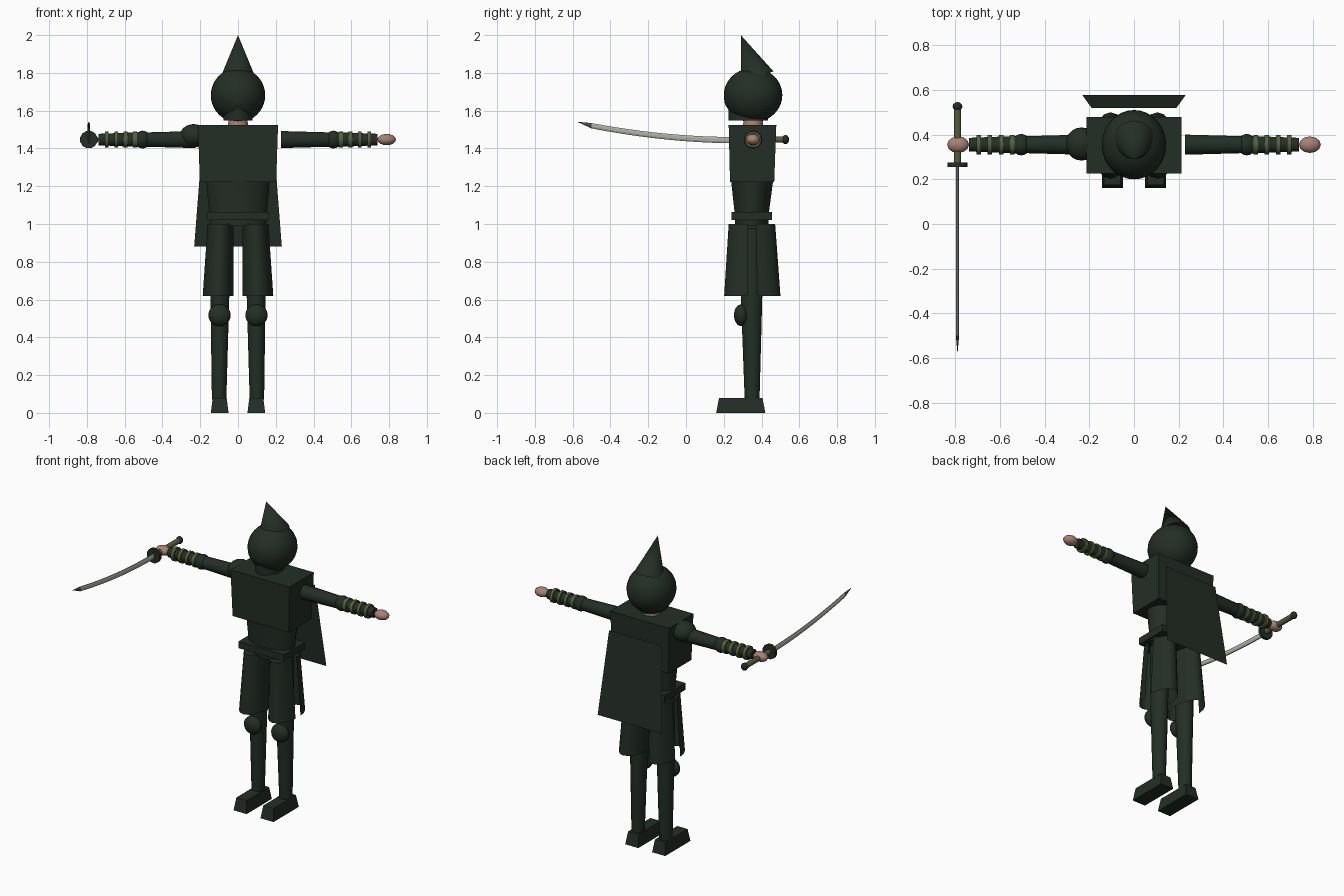
import bpy, bmesh, math
from mathutils import Vector, Matrix

if "Cube" in bpy.data.objects:
    bpy.data.objects.remove(bpy.data.objects["Cube"], do_unlink=True)


def material(name, rgb):
    m = bpy.data.materials.new(name)
    m.use_nodes = True
    m.diffuse_color = (*rgb, 1)
    node = m.node_tree.nodes["Principled BSDF"]
    node.inputs["Base Color"].default_value = (*rgb, 1)
    node.inputs["Roughness"].default_value = 0.8
    return m


GREEN = material("dark green", (0.017, 0.027, 0.019))
OLIVE = material("olive", (0.09, 0.115, 0.042))
SKIN = material("skin", (0.40, 0.22, 0.17))
STEEL = material("blade steel", (0.42, 0.44, 0.38))
DARK_STEEL = material("blade tip", (0.07, 0.07, 0.065))

CY = 0.355      # depth of the body axis
ARM_Z = 1.447   # height of the arms
HAND_X = 0.787


def finish(name, bm, mats, smooth=False):
    bmesh.ops.recalc_face_normals(bm, faces=bm.faces)
    mesh = bpy.data.meshes.new(name)
    bm.to_mesh(mesh)
    bm.free()
    obj = bpy.data.objects.new(name, mesh)
    bpy.context.collection.objects.link(obj)
    for m in mats:
        mesh.materials.append(m)
    if smooth:
        bpy.ops.object.select_all(action='DESELECT')
        obj.select_set(True)
        bpy.context.view_layer.objects.active = obj
        bpy.ops.object.shade_smooth_by_angle(angle=math.radians(40))
    return obj


def loft(sections, n, axis="z", base_cap=True):
    """Rings of n sides; each section is (centre, radius_a, radius_b)."""
    bm = bmesh.new()
    rings = []
    for centre, ra, rb in sections:
        ring = []
        for i in range(n):
            t = math.tau * (i + 0.5) / n
            a, b = ra * math.cos(t), rb * math.sin(t)
            off = {"z": (a, b, 0), "x": (0, a, b), "y": (a, 0, b)}[axis]
            ring.append(bm.verts.new(Vector(centre) + Vector(off)))
        rings.append(ring)
    for r, s in zip(rings, rings[1:]):
        for i in range(n):
            j = (i + 1) % n
            bm.faces.new((r[i], r[j], s[j], s[i]))
    if base_cap:
        bm.faces.new(rings[0])
    bm.faces.new(rings[-1])
    return bm


def tube(name, sections, mat, n=16, axis="z"):
    return finish(name, loft(sections, n, axis), [mat], True)


def block(name, low, high, mat):
    """Tapered box from two (centre, half_x, half_y) sections."""
    k = math.sqrt(2)
    secs = [(c, a * k, b * k) for c, a, b in (low, high)]
    return finish(name, loft(secs, 4), [mat])


def ball(name, centre, radii, mat, seg=20, rings=12):
    bm = bmesh.new()
    bmesh.ops.create_uvsphere(bm, u_segments=seg, v_segments=rings, radius=1,
                              matrix=Matrix.Translation(centre) @ Matrix.Diagonal((*radii, 1)))
    return finish(name, bm, [mat], True)


# Head, helmet and pointed crest
tube("neck", [((0, CY, 1.50), .055, .055), ((0, CY, 1.58), .05, .05)], SKIN)
ball("helmet", (0, CY, 1.682), (.144, .155, .144), GREEN, 32, 20)
tube("face_guard", [((0, .33, 1.547), .078, .105), ((0, .33, 1.72), .082, .108)], GREEN, 20)
ball("face_mask", (0, .26, 1.66), (.07, .058, .065), GREEN)
tip, tilt, height = Vector((0, .29, 2.0)), math.radians(21), .241
bm = bmesh.new()
bmesh.ops.create_cone(bm, cap_ends=True, segments=24, radius1=.0925, radius2=0, depth=height,
                      matrix=Matrix.Translation(tip) @ Matrix.Rotation(tilt, 4, 'X')
                      @ Matrix.Translation((0, 0, -height / 2)))
finish("helmet_point", bm, [GREEN], True)

# Body
block("chest", ((0, .35, 1.222), .202, .117), ((0, .352, 1.523), .212, .126), GREEN)
tube("waist", [((0, .348, .99), .15, .09), ((0, .348, 1.06), .155, .092),
               ((0, .35, 1.225), .17, .112)], GREEN, 20)
block("belt", ((0, .348, 1.02), .164, .108), ((0, .348, 1.064), .164, .108), GREEN)

# Cape: one thin sheet hanging clear of the back
bm = bmesh.new()
bm.faces.new([bm.verts.new(p) for p in
              ((-.19, .52, 1.42), (.19, .52, 1.42), (.232, .578, .88), (-.232, .578, .88))])
finish("cape", bm, [GREEN])

for side, s in (("left", 1), ("right", -1)):
    # Thigh guard: flared shell with a slit along the outer side
    bm = loft([((s * .105, .351, .62), .083, .149), ((s * .092, .349, 1.0), .07, .123)],
              18, "z", False)
    outer = [f for f in bm.faces if abs(f.normal.z) < .9
             and s * f.calc_center_median().x > .1
             and abs(f.calc_center_median().y - .35) < .01]
    bmesh.ops.delete(bm, geom=outer, context='FACES')
    finish(side + "_thigh_guard", bm, [GREEN], True)

    # Leg
    tube(side + "_leg", [((s * .1, .35, .07), .039, .04), ((s * .096, .347, .62), .051, .058),
                         ((s * .092, .347, .98), .055, .062)], GREEN)
    ball(side + "_knee", (s * .098, .293, .517), (.059, .039, .058), GREEN)
    block(side + "_foot", ((s * .097, .29, 0), .047, .13),
          ((s * .097, .29, .08), .037, .115), GREEN)

    # Arm
    def at(x):
        return (s * x, CY, ARM_Z)
    tube(side + "_upper_arm", [(at(.228), .046, .046), (at(.51), .038, .038)], GREEN, 16, "x")
    ball(side + "_elbow", at(.505), (.042, .048, .047), GREEN)
    tube(side + "_forearm", [(at(.52), .04, .04), (at(.738), .031, .031)], GREEN, 16, "x")
    for i in range(4):
        x = .545 + .05 * i
        tube(f"{side}_arm_ring_{i + 1}", [(at(x - .01), .044, .044), (at(x + .01), .044, .044)],
             OLIVE, 16, "x")
    ball(side + "_hand", at(HAND_X), (.049, .037, .03), SKIN, 12, 8)

# Shoulder plate on one side only
ball("right_shoulder_plate", (-.235, .358, 1.467), (.073, .074, .062), GREEN)


# Sword
def grip(y, z=ARM_Z):
    return (-HAND_X - .003, y, z)


tube("sword_handle", [(grip(.27), .017, .017), (grip(.52), .017, .017)], OLIVE, 12, "y")
tube("sword_guard", [(grip(.255), .047, .047), (grip(.275), .047, .047)], GREEN, 12, "y")
ball("sword_pommel", grip(.526), (.022, .02, .024), GREEN, 12, 8)

sections = []
for i in range(13):
    y = .26 - .76 * i / 12
    bend = (.26 - y) / .83
    sections.append((grip(y, ARM_Z - .003 + .09 * bend ** 1.9), .008, .018 - .003 * bend))
sections.append((grip(-.572, 1.54), .001, .001))
blade = finish("sword_blade", loft(sections, 8, "y"), [STEEL, DARK_STEEL])
for poly in blade.data.polygons:
    if poly.center.y < -.51:
        poly.material_index = 1
